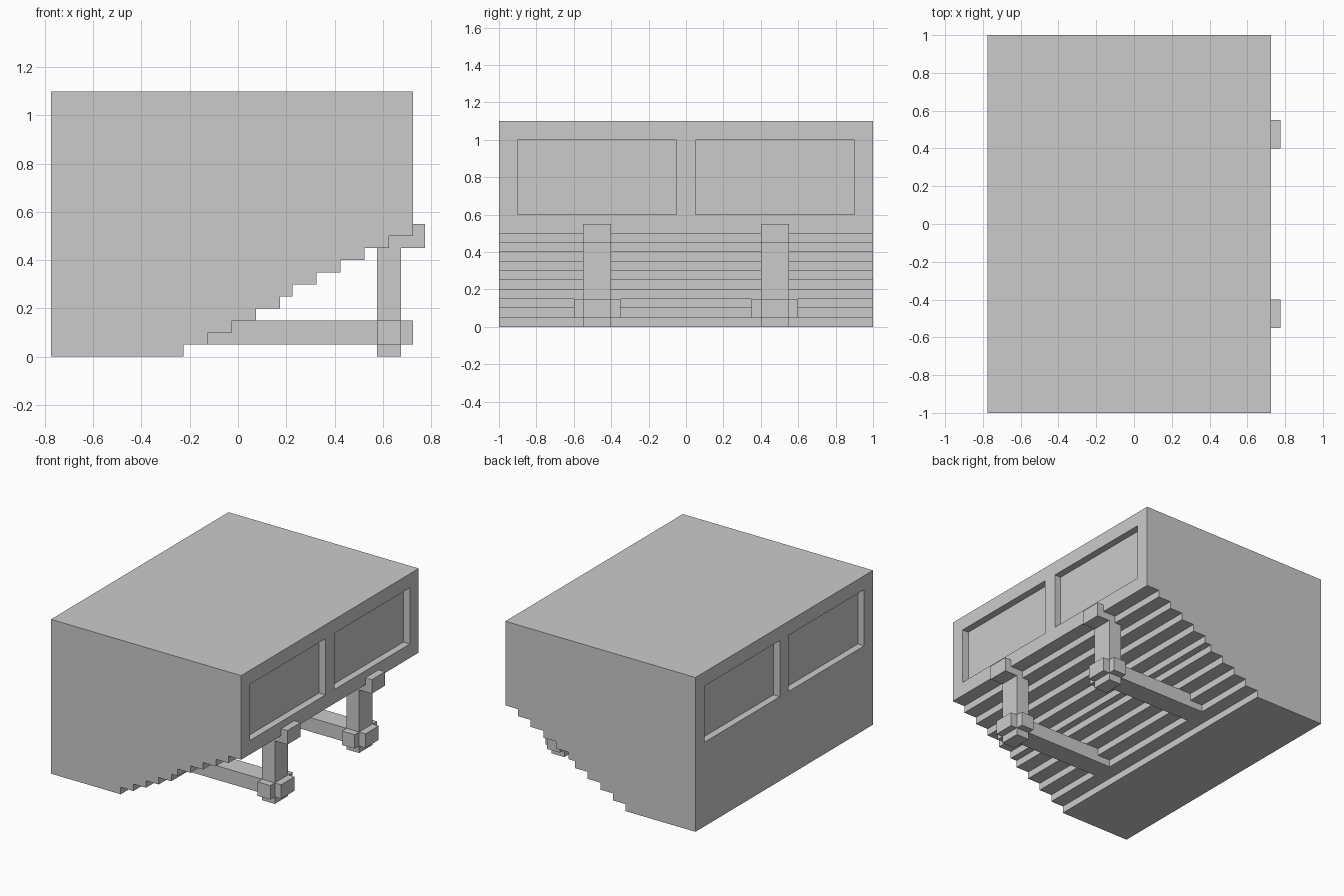
import bpy
import bmesh

if "Cube" in bpy.data.objects:
    bpy.data.objects.remove(bpy.data.objects["Cube"])


def prism(name, profile, y0, y1):
    """Extrude an (x, z) outline along y."""
    bm = bmesh.new()
    face = bm.faces.new([bm.verts.new((x, y0, z)) for x, z in profile])
    ext = bmesh.ops.extrude_face_region(bm, geom=[face])
    verts = [v for v in ext["geom"] if isinstance(v, bmesh.types.BMVert)]
    bmesh.ops.translate(bm, verts=verts, vec=(0, y1 - y0, 0))
    bmesh.ops.recalc_face_normals(bm, faces=bm.faces[:])
    mesh = bpy.data.meshes.new(name)
    bm.to_mesh(mesh)
    bm.free()
    obj = bpy.data.objects.new(name, mesh)
    bpy.context.collection.objects.link(obj)
    return obj


def box(name, x0, x1, y0, y1, z0, z1):
    return prism(name, [(x0, z0), (x1, z0), (x1, z1), (x0, z1)], y0, y1)


BACK, FRONT = -0.775, 0.725

# Solid body with a stepped underside
outline = [(BACK, 1.1), (BACK, 0)]
edges = [-0.225, -0.125, -0.025, 0.075, 0.175, 0.225,
         0.325, 0.425, 0.525, 0.625]
for i, x in enumerate(edges):
    outline += [(x, 0.05 * i), (x, 0.05 * (i + 1))]
outline += [(FRONT, 0.5), (FRONT, 1.1)]
body = prism("body", outline, -1, 1)

# Two recessed panels on each end face
for end in (BACK, FRONT):
    for y0, y1 in ((-0.9, -0.05), (0.05, 0.9)):
        cutter = box("panel_cutter", end - 0.05, end + 0.05, y0, y1, 0.6, 1.0)
        cutter.hide_render = True
        cutter.hide_set(True)
        mod = body.modifiers.new("panel_recess", 'BOOLEAN')
        mod.operation = 'DIFFERENCE'
        mod.solver = 'EXACT'
        mod.object = cutter

# Supports: post, floor beam, cross block and hooked bracket on each side
for side, y in (("left", -0.475), ("right", 0.475)):
    y0, y1 = y - 0.075, y + 0.075
    box(side + "_post", 0.575, 0.675, y0, y1, 0, 0.45)
    box(side + "_beam", -0.125, 0.725, y0, y1, 0.05, 0.15)
    box(side + "_cross_block", 0.575, 0.675, y - 0.125, y + 0.125, 0.05, 0.15)
    prism(side + "_bracket",
          [(0.575, 0.45), (0.775, 0.45), (0.775, 0.55), (0.725, 0.55),
           (0.725, 0.5), (0.575, 0.5)], y0, y1)
